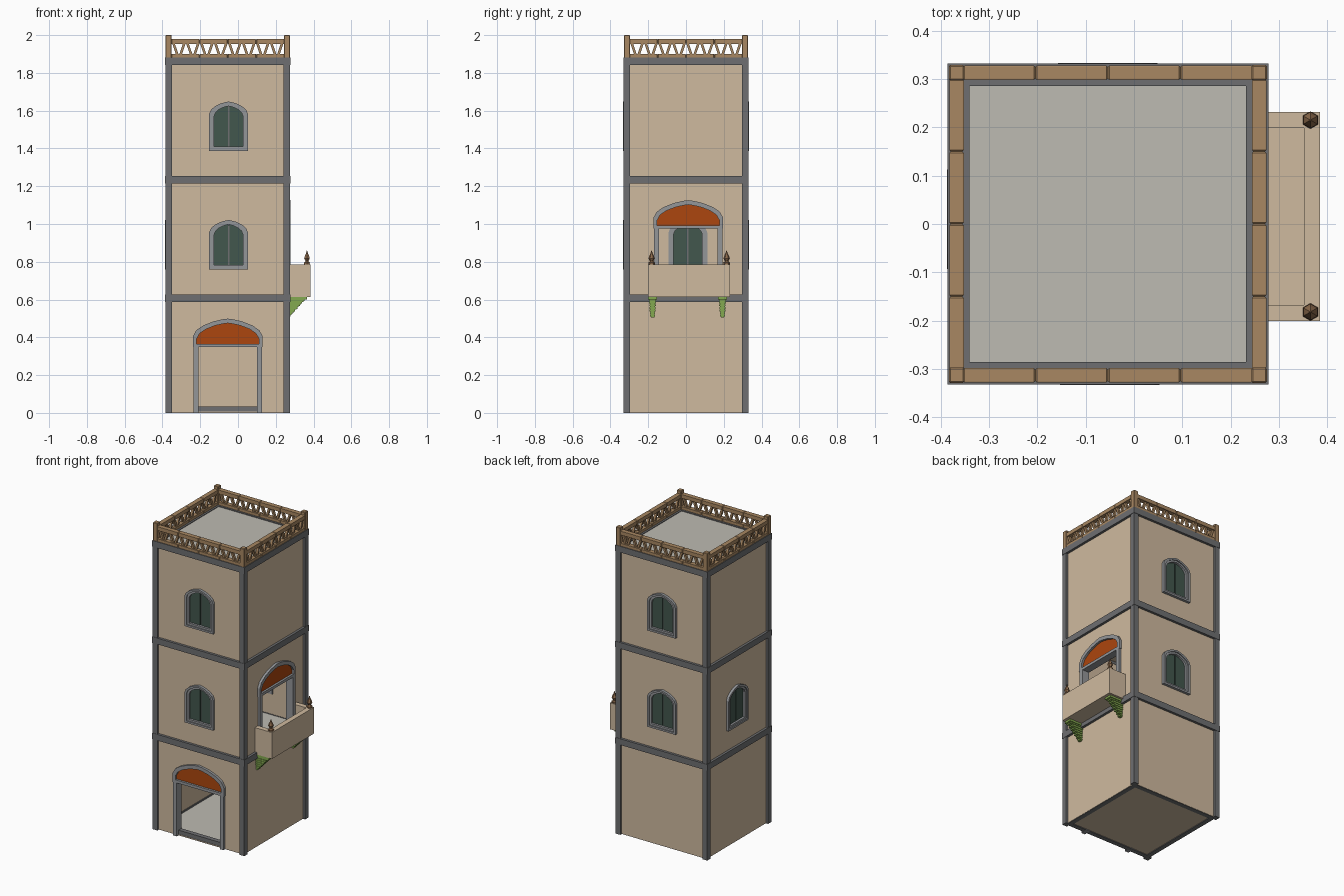
import bpy, bmesh, math
from mathutils import Matrix, Vector

if "Cube" in bpy.data.objects:
    bpy.data.objects.remove(bpy.data.objects["Cube"])

CX = -0.054          # tower centre in x
STOREY = 0.627       # height of one storey


def material(name, r, g, b):
    m = bpy.data.materials.new(name)
    lin = [((c / 255 + 0.055) / 1.055) ** 2.4 for c in (r, g, b)]
    m.diffuse_color = (*lin, 1)
    m.use_nodes = True
    m.node_tree.nodes["Principled BSDF"].inputs["Base Color"].default_value = m.diffuse_color
    return m


PLASTER = material("beige plaster", 207, 186, 159)
FLOOR = material("pale grey floor", 190, 187, 178)
STONE = material("dark grey stone", 110, 111, 113)
TRIM = material("mid grey trim", 148, 150, 153)
GLASS = material("dark green shutter", 66, 87, 77)
ORANGE = material("burnt orange", 172, 70, 14)
GREEN = material("leaf green", 132, 170, 80)
WOOD = material("tan wood", 168, 135, 98)
FINIAL = material("brown wood", 140, 106, 76)

# Direction of u (to the right when facing a wall) and outward normal
SIDES = {"front": ((1, 0, 0), (0, -1, 0)), "right": ((0, 1, 0), (1, 0, 0)),
         "back": ((-1, 0, 0), (0, 1, 0)), "left": ((0, -1, 0), (-1, 0, 0))}


def finish(bm, name, mat):
    bmesh.ops.recalc_face_normals(bm, faces=bm.faces)
    me = bpy.data.meshes.new(name)
    for f in bm.faces:
        f.smooth = False
    bm.to_mesh(me)
    bm.free()
    me.materials.clear()
    me.materials.append(mat)
    ob = bpy.data.objects.new(name, me)
    bpy.context.collection.objects.link(ob)
    return ob


def add_box(bm, x0, x1, y0, y1, z0, z1):
    m = Matrix.Translation(((x0 + x1) / 2, (y0 + y1) / 2, (z0 + z1) / 2)) @ \
        Matrix.Diagonal((x1 - x0, y1 - y0, z1 - z0, 1))
    bmesh.ops.create_cube(bm, size=1, matrix=m)


def box(name, mat, *dims):
    bm = bmesh.new()
    add_box(bm, *dims)
    return finish(bm, name, mat)


def plate(name, side, loops, w0, w1, mat):
    """Extrude outlines (inner loops become holes) on one tower side, w0..w1 from its axis."""
    cu = bpy.data.curves.new(name, 'CURVE')
    cu.dimensions, cu.fill_mode, cu.extrude = '2D', 'BOTH', (w1 - w0) / 2
    for loop in loops:
        sp = cu.splines.new('POLY')
        sp.points.add(len(loop) - 1)
        for p, (u, v) in zip(sp.points, loop):
            p.co = (u, v, 0, 1)
        sp.use_cyclic_u = True
    tmp = bpy.data.objects.new(name, cu)
    bpy.context.collection.objects.link(tmp)
    dg = bpy.context.evaluated_depsgraph_get()
    me = bpy.data.meshes.new_from_object(tmp.evaluated_get(dg))
    bm = bmesh.new()
    bm.from_mesh(me)
    bpy.data.objects.remove(tmp)
    bpy.data.meshes.remove(me)
    bpy.data.curves.remove(cu)
    bmesh.ops.remove_doubles(bm, verts=bm.verts, dist=1e-5)
    u, n = (Vector(a) for a in SIDES[side])
    o = Vector((CX, 0, 0)) + n * (w0 + w1) / 2
    bm.transform(Matrix(((u.x, 0, n.x, o.x), (u.y, 0, n.y, o.y), (0, 1, 0, 0), (0, 0, 0, 1))))
    return finish(bm, name, mat)


def rect(u0, u1, z0, z1):
    return [(u0, z0), (u1, z0), (u1, z1), (u0, z1)]


def arch(c, hw, z0, zs, zt):
    """Pointed arch outline: half width, bottom, spring height, top."""
    half = [(1, 0), (.9, .35), (.7, .62), (.4, .85), (.15, .96)]
    r = [(hw * a, zs + (zt - zs) * b) for a, b in half]
    pts = [(hw, z0)] + r + [(0, zt)] + [(-a, b) for a, b in reversed(r)] + [(-hw, z0)]
    return [(c + a, b) for a, b in pts]


def window(side, c, z):
    tag = f"{side}_{'middle' if z < 1 else 'top'}"
    o = arch(c, .103, z + .132, z + .328, z + .394)
    m = arch(c, .089, z + .144, z + .323, z + .382)
    i = arch(c, .076, z + .156, z + .318, z + .370)
    plate("window_frame_" + tag, side, [o, m], .282, .333, TRIM)
    plate("window_inner_frame_" + tag, side, [m, i], .282, .326, TRIM)
    for s in (-1, 1):      # pair of shutters
        full = arch(0, .078, z + .154, z + .319, z + .372)
        halfp = [(max(a, .004), b) for a, b in full if a >= 0]
        pts = halfp + [(.004, z + .154)]
        plate("shutter_" + tag, side, [[(c + s * a, b) for a, b in pts]], .294, .312, GLASS)
    plate("shutter_gap_" + tag, side, [rect(c - .006, c + .006, z + .155, z + .368)],
          .297, .306, STONE)
    return arch(c, .085, z + .148, z + .32, z + .376)


def door(side, c, z):
    plate("door_arch_" + side, side, [arch(c, .185, z + .348, z + .405, z + .499),
          arch(c, .165, z + .366, z + .392, z + .475)], .282, .332, TRIM)
    plate("door_fanlight_" + side, side, [arch(c, .168, z + .362, z + .393, z + .478)],
          .295, .318, ORANGE)
    for s in (-1, 1):
        plate("door_post_" + side, side, [rect(c + s * .168 - .013, c + s * .168 + .013,
              z, z + .352)], .282, .332, TRIM)
    return arch(c, .17, z + .008, z + .395, z + .482)


# Openings with their frames, then the walls cut around them
holes = {"front": [door("front", 0, 0), window("front", .004, STOREY), window("front", .004, 2 * STOREY)],
         "right": [door("right", .012, STOREY)],
         "back": [window("back", 0, STOREY), window("back", 0, 2 * STOREY)],
         "left": [window("left", -.01, STOREY)]}
# (window heights are measured from the storey floor)
for side in SIDES:
    plate("wall_" + side, side, [rect(-.302, .302, .002, 1.86)] + holes[side], .288, .316, PLASTER)
    plate("base_beam_" + side, side, [rect(-.3, .3, 0, .034)], .284, .314, STONE)
    for k in (1, 2, 3):
        z = k * STOREY - .02
        plate(f"band_{side}_{k}", side, [rect(-.332, .332, z - .02, z + .02)], .286, .332, STONE)

    # Roof railing: segmented rails and zigzag bars
    for k in range(4):
        u = -.3 + .15 * k
        for nm, z0, z1 in (("top", 1.953, 1.979), ("bottom", 1.878, 1.9)):
            r = plate(f"{nm}_rail_{side}", side, [rect(u, u + .15, z0, z1)], .298, .328, WOOD)
            b = r.modifiers.new("worn edges", 'BEVEL')
            b.width, b.segments = .003, 1
    bars = []
    for k in range(16):
        a = -.296 + .037 * k
        lo, hi = (a + .008, a + .029) if k % 2 else (a + .029, a + .008)
        bars.append([(lo - .007, 1.895), (lo + .007, 1.895), (hi + .007, 1.957), (hi - .007, 1.957)])
    plate("railing_bars_" + side, side, bars, .305, .321, WOOD)

# Corner pillars and railing posts
for sx in (-1, 1):
    for sy in (-1, 1):
        x, y = CX + sx * .313, sy * .313
        box("corner_pillar", STONE, x - .017, x + .017, y - .017, y + .017, 0, 1.86)
        p = box("railing_post", WOOD, x - .016, x + .016, y - .016, y + .016, 1.87, 2.0)
        p.modifiers.new("worn edges", 'BEVEL').width = .003

# Storey floors and roof deck
for k in range(4):
    top = .024 if k == 0 else k * STOREY - .004
    h = .295
    box(f"floor_slab_{k}", PLASTER, CX - h, CX + h, -h, h, top - .02, top - .004)
    box(f"floor_surface_{k}", FLOOR, CX - h, CX + h, -h, h, top - .004, top)

# Balcony: floor and three parapets
bm = bmesh.new()
add_box(bm, .262, .385, -.201, .232, .613, .645)
add_box(bm, .352, .385, -.201, .232, .645, .785)
add_box(bm, .262, .352, -.201, -.168, .645, .785)
add_box(bm, .262, .352, .199, .232, .645, .785)
finish(bm, "balcony", PLASTER)

# Balcony finials: six-sided turned shapes
PROFILE = [(.016, .783), (.018, .795), (.009, .803), (.017, .818), (.012, .833), (.006, .845), (.001, .86)]
for y in (-.182, .215):
    bm = bmesh.new()
    for (r0, z0), (r1, z1) in zip(PROFILE, PROFILE[1:]):
        bmesh.ops.create_cone(bm, cap_ends=True, segments=6, radius1=r0, radius2=r1, depth=z1 - z0,
                              matrix=Matrix.Translation((.365, y, (z0 + z1) / 2)))
    finish(bm, "balcony_finial", FINIAL)

# Balcony brackets: stepped, ribbed corbels
for y in (-.177, .193):
    bm = bmesh.new()
    add_box(bm, .26, .365, y - .024, y + .024, .6, .614)
    for k in range(7):
        z1 = .601 - .0137 * k
        w = .019 - .001 * k
        reach = .352 - .0125 * k
        add_box(bm, .26, reach, y - w, y + w, z1 - .009, z1)
        add_box(bm, .26, reach - .006, y - w + .004, y + w - .004, z1 - .0138, z1 - .008)
    finish(bm, "balcony_bracket", GREEN)
